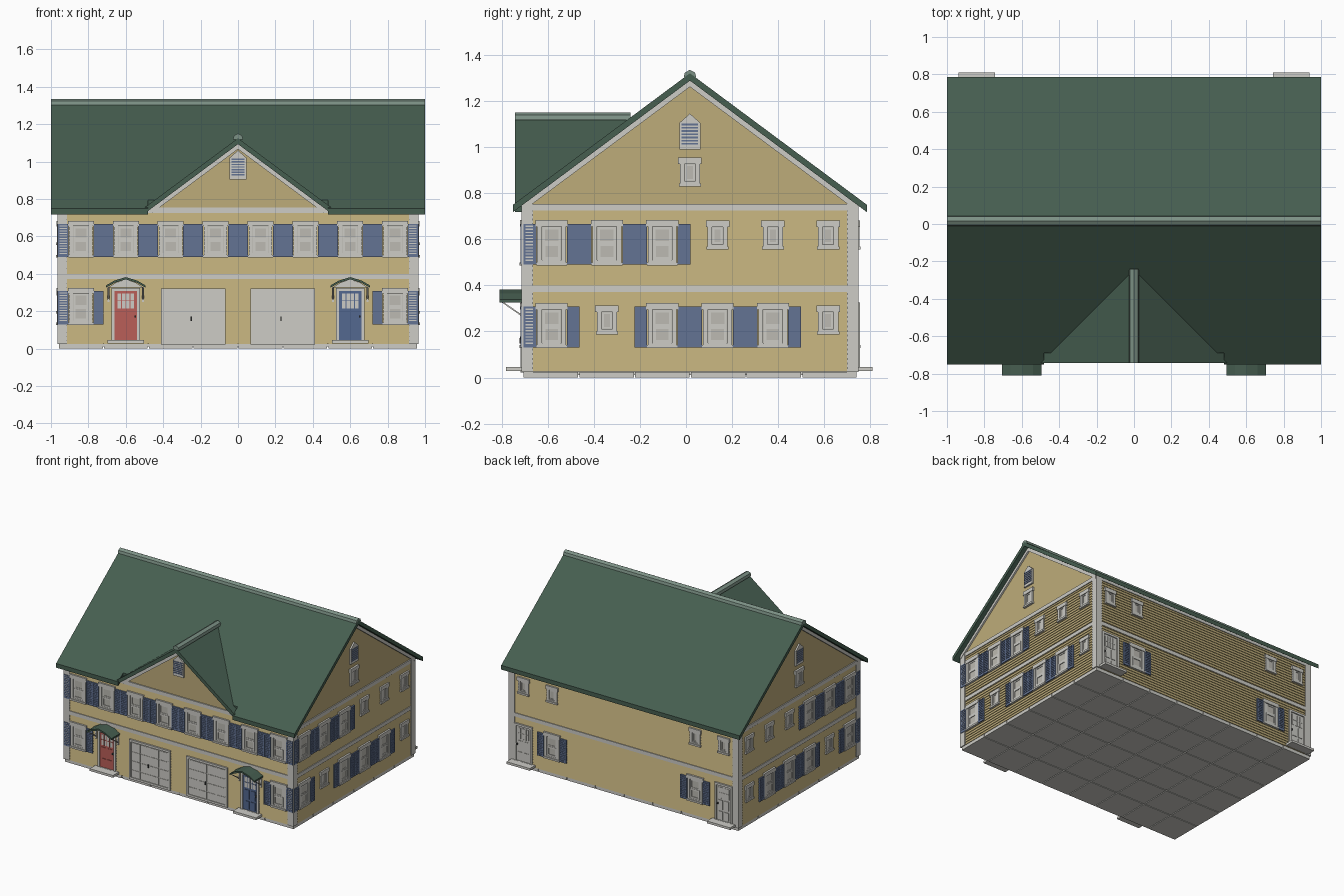
import bpy, bmesh
from mathutils import Matrix, Vector

if "Cube" in bpy.data.objects:
    bpy.data.objects.remove(bpy.data.objects["Cube"])


def material(name, rgb):
    lin = [((c / 255 + 0.055) / 1.055) ** 2.4 for c in rgb] + [1]
    m = bpy.data.materials.new(name)
    m.use_nodes = True
    m.diffuse_color = lin
    m.node_tree.nodes["Principled BSDF"].inputs["Base Color"].default_value = lin
    return m


TAN = material("tan siding", (190, 172, 122))
TRIM = material("light grey trim", (205, 204, 198))
BLUE = material("shutter blue", (100, 116, 148))
ROOF = material("green roofing", (70, 94, 80))
CAP = material("pale green ridge", (124, 145, 133))
RED = material("red door", (186, 94, 88))
NAVY = material("blue door", (84, 104, 144))
GLASS = material("window glass", (188, 186, 178))
DARK = material("dark metal", (62, 64, 64))

parts = {}


def mesh(name, mat):
    return parts.setdefault(name, (bmesh.new(), mat))[0]


def box(name, mat, a, b):
    a, b = Vector(a), Vector(b)
    size = [abs(p - q) for p, q in zip(a, b)]
    bmesh.ops.create_cube(mesh(name, mat), size=1,
                          matrix=Matrix.Translation((a + b) / 2) @ Matrix.Diagonal((*size, 1)))


def prism(name, mat, profile, place, a, b):
    """Extrude a 2D profile from a to b; place(p, q, t) gives the world point."""
    bm = mesh(name, mat)
    ends = [[bm.verts.new(place(p, q, t)) for p, q in profile] for t in (a, b)]
    n = len(profile)
    for ring in ends:
        bm.faces.new(ring)
    for i in range(n):
        j = (i + 1) % n
        bm.faces.new((ends[0][i], ends[0][j], ends[1][j], ends[1][i]))


def along_x(p, q, t):
    return (t, p, q)


def along_y(p, q, t):
    return (p, t, q)


# Main dimensions
WX, Y0, Y1, YC = 0.955, -0.705, 0.74, 0.017
WALLS = {   # (along wall, height, outward) -> world
    "front": lambda u, z, d: (u, Y0 - d, z),
    "back": lambda u, z, d: (u, Y1 + d, z),
    "right": lambda u, z, d: (-WX - d, u, z),
    "left": lambda u, z, d: (WX + d, u, z),
}


def plate(part, mat, wall, u, z0, z1, width, d0, d1):
    at = WALLS[wall]
    box(f"{wall}_{part}", mat, at(u - width / 2, z0, d0), at(u + width / 2, z1, d1))


# Wall fittings
def frame(part, mat, wall, u, z0, z1, w, t, d0, d1):
    for s in (-1, 1):
        plate(part, mat, wall, u + s * (w - t) / 2, z0, z1, t, d0, d1)
    for a in (z0, z1 - t):
        plate(part, mat, wall, u, a, a + t, w - 2 * t, d0, d1)


def window(wall, u, z0, z1, w, d=0.0):
    plate("window_glass", GLASS, wall, u, z0, z1, w - 0.01, d, d + 0.005)
    frame("window_casings", TRIM, wall, u, z0, z1, w, 0.02, d, d + 0.012)
    plate("window_headers", TRIM, wall, u, z1 - 0.02, z1 + 0.008, w + 0.014, d, d + 0.015)
    plate("window_sills", TRIM, wall, u, z0 - 0.003, z0 + 0.01, w + 0.008, d, d + 0.018)
    mid, inner = (z0 + z1) / 2, w - 0.046
    if w > 0.11:
        frame("window_sashes", TRIM, wall, u, z0 + 0.02, mid, inner, 0.012, d, d + 0.010)
        frame("window_sashes", TRIM, wall, u, mid, z1 - 0.022, inner, 0.01, d, d + 0.008)
    else:
        frame("window_sashes", TRIM, wall, u, z0 + 0.022, z1 - 0.022, inner, 0.008, d, d + 0.009)


def shutter(wall, u, z0, z1):
    frame("shutters", BLUE, wall, u, z0, z1, 0.055, 0.008, 0, 0.013)
    plate("shutters", BLUE, wall, u, z0, z1, 0.05, 0, 0.008)
    n = 12
    step = (z1 - z0 - 0.016) / n
    for i in range(n):
        z = z0 + 0.008 + i * step
        plate("shutters", BLUE, wall, u, z, z + step * 0.6, 0.04, 0.007, 0.012)


def big_window(wall, u, z0):
    window(wall, u, z0, z0 + 0.185, 0.125)
    for s in (-1, 1):
        shutter(wall, u + s * 0.094, z0, z0 + 0.177)


def small_window(wall, u, z0, d=0.0):
    window(wall, u, z0, z0 + 0.115, 0.088, d)


def door(wall, u, mat, part):
    frame("door_casings", TRIM, wall, u, 0.03, 0.325, 0.15, 0.016, 0, 0.014)
    plate(part, mat, wall, u, 0.04, 0.312, 0.12, 0, 0.006)
    plate("door_lites", TRIM, wall, u, 0.215, 0.295, 0.09, 0.004, 0.008)
    for s in (-1, 0, 1):
        plate(part, mat, wall, u + s * 0.023, 0.213, 0.297, 0.004, 0.004, 0.010)
    plate(part, mat, wall, u, 0.253, 0.257, 0.09, 0.004, 0.010)
    for s in (-1, 1):
        for z0, z1 in ((0.055, 0.115), (0.13, 0.2)):
            plate(part, mat, wall, u + s * 0.025, z0, z1, 0.036, 0.004, 0.010)
    plate("door_knobs", DARK, wall, u + 0.05, 0.165, 0.177, 0.008, 0.004, 0.016)


def vent(wall, u, z0):
    w, z1, d = 0.045, z0 + 0.115, 0.012
    prism(f"{wall}_gable_vent", TRIM,
          [(u - w, z0), (u + w, z0), (u + w, z1), (u, z1 + 0.04), (u - w, z1)],
          WALLS[wall], 0, d)
    for i in range(7):
        z = z0 + 0.02 + i * 0.014
        plate("vent_slats", BLUE, wall, u, z, z + 0.007, 0.072, d, d + 0.004)


# WALLS takes (along, height, outward), which is the prism order as well
def siding(wall, u0, u1):
    n, low, high = 35, 0.025, 0.73
    step = (high - low) / n
    saw = []
    for i in range(n):
        saw += [(0.005, low + i * step), (0.0005, low + (i + 1) * step)]
    saw += [(-0.01, high), (-0.01, low)]
    at = WALLS[wall]
    prism(f"{wall}_siding", TAN, saw, lambda d, z, u: at(u, z, d), u0, u1)


# House body and front gable
prism("house_body", TAN, [(Y0, 0.025), (Y1, 0.025), (Y1, 0.75), (YC, 1.285), (Y0, 0.75)],
      along_x, -WX, WX)
prism("front_gable_wall", TAN, [(-0.47, 0.735), (0.47, 0.735), (0, 1.09)], along_y, Y0, -0.3)

# Foundation slabs
box("foundation_core", TRIM, (-0.95, -0.7, 0.01), (0.95, 0.735, 0.026))
for i in range(8):
    for j in range(6):
        x, y = -0.96 + i * 0.24, -0.707 + j * 0.2417
        box("foundation_slabs", TRIM, (x + 0.003, y + 0.003, 0), (x + 0.237, y + 0.239, 0.024))

# Siding, bands and corner boards on every wall
for wall, u0, u1 in (("front", -WX, WX), ("back", -WX, WX), ("left", Y0, Y1), ("right", Y0, Y1)):
    siding(wall, u0, u1)
    mid, length = (u0 + u1) / 2, u1 - u0
    for z in (0.371, 0.725):
        plate("trim_bands", TRIM, wall, mid, z, z + 0.028, length, 0, 0.008)
    for u in (u0 + 0.016, u1 - 0.016):
        plate("corner_boards", TRIM, wall, u, 0.024, 0.75, 0.05, 0, 0.009)

# Side walls
ROW = [-0.583 + 0.24 * i for i in range(6)]
for wall in ("left", "right"):
    for i, u in enumerate(ROW):
        (small_window if i in (1, 5) else big_window)(wall, u, 0.19 if i in (1, 5) else 0.13)
        (big_window if i < 3 else small_window)(wall, u, 0.49 if i < 3 else 0.558)
    small_window(wall, YC, 0.832)
    vent(wall, YC, 0.99)

# Front wall, garages and rear wall
vent("front", 0, 0.905)
for s in (-1, 1):
    for k in range(4):
        big_window("front", s * (0.12 + 0.24 * k), 0.49)
    big_window("front", s * 0.84, 0.13)
    door("front", s * 0.6, RED if s < 0 else NAVY, "red_door" if s < 0 else "blue_door")
    g = s * 0.24
    frame("garage_casings", TRIM, "front", g, 0.022, 0.322, 0.345, 0.016, 0, 0.014)
    plate("garage_doors", TRIM, "front", g, 0.024, 0.31, 0.315, 0, 0.006)
    for row in range(4):
        for col in range(4):
            z = 0.03 + row * 0.069
            plate("garage_panels", TRIM, "front", g + (col - 1.5) * 0.077, z, z + 0.063, 0.071, 0.005, 0.009)
    plate("garage_handles", DARK, "front", g - 0.01, 0.148, 0.172, 0.007, 0.008, 0.018)
    door("back", s * 0.84, TRIM, "doors")
    big_window("back", s * 0.6, 0.13)
    for u in (0.6, 0.84):
        small_window("back", s * u, 0.558)

    # Doorsteps
    plate("doorsteps", TRIM, "front", s * 0.6, 0.028, 0.045, 0.195, 0, 0.075)
    plate("doorsteps", TRIM, "back", s * 0.84, 0.028, 0.045, 0.195, 0, 0.07)

    # Door canopies with brackets
    c = s * 0.6
    arch = [(-0.105, 0.338), (-0.06, 0.364), (0, 0.382), (0.06, 0.364), (0.105, 0.338)]
    under = [(x, z - 0.012) for x, z in reversed(arch)]
    prism("door_canopies", ROOF, [(c + x, z) for x, z in arch + under], along_y, -0.81, Y0)
    prism("canopy_pediments", TRIM, [(c + x * 0.9, z) for x, z in under], along_y, -0.735, Y0)
    for e in (-1, 1):
        x = c + e * 0.092
        prism("canopy_brackets", TRIM, [(-0.80, 0.326), (-0.79, 0.326), (Y0, 0.268), (Y0, 0.26)],
              along_x, x - 0.005, x + 0.005)
        box("canopy_brackets", TRIM, (x - 0.005, -0.715, 0.25), (x + 0.005, Y0, 0.33))

# Main roof, cut back where the front gable stands
PITCH = 0.743


def slab(front, back, top, mid, t):
    line = [(front, top - (mid - front) * PITCH), (mid, top), (back, top - (back - mid) * PITCH)]
    return line + [(p, q - t) for p, q in reversed(line)]


for name, x0, x1, eave in (("right", -1, -0.48, -0.75), ("middle", -0.48, 0.48, -0.69),
                           ("left", 0.48, 1, -0.75)):
    prism(f"main_roof_{name}", ROOF, slab(eave, 0.785, 1.32, YC, 0.032), along_x, x0, x1)
prism("front_gable_roof", ROOF, slab(-0.505, 0.505, 1.125, 0, 0.032), along_y, -0.743, -0.2)

# Rake boards under the roof edges
for s in (-1, 1):
    prism("side_rake_boards", TRIM, slab(Y0, Y1, 1.289, YC, 0.028), along_x, s * WX, s * (WX + 0.012))
prism("front_rake_boards", TRIM, slab(-0.46, 0.46, 1.094, 0, 0.028), along_y, Y0, Y0 - 0.012)


# Ridge caps
def cap(mid, top):
    return [(mid - 0.027, top - 0.032), (mid - 0.022, top - 0.012), (mid, top),
            (mid + 0.022, top - 0.012), (mid + 0.027, top - 0.032)]


prism("main_ridge_cap", CAP, cap(YC, 1.335), along_x, -1, 1)
prism("front_ridge_cap", CAP, cap(0, 1.15), along_y, -0.743, -0.24)

# Turn the collected parts into objects
for name, (bm, mat) in parts.items():
    bmesh.ops.recalc_face_normals(bm, faces=bm.faces)
    me = bpy.data.meshes.new(name)
    bm.to_mesh(me)
    bm.free()
    me.materials.append(mat)
    bpy.context.collection.objects.link(bpy.data.objects.new(name, me))
